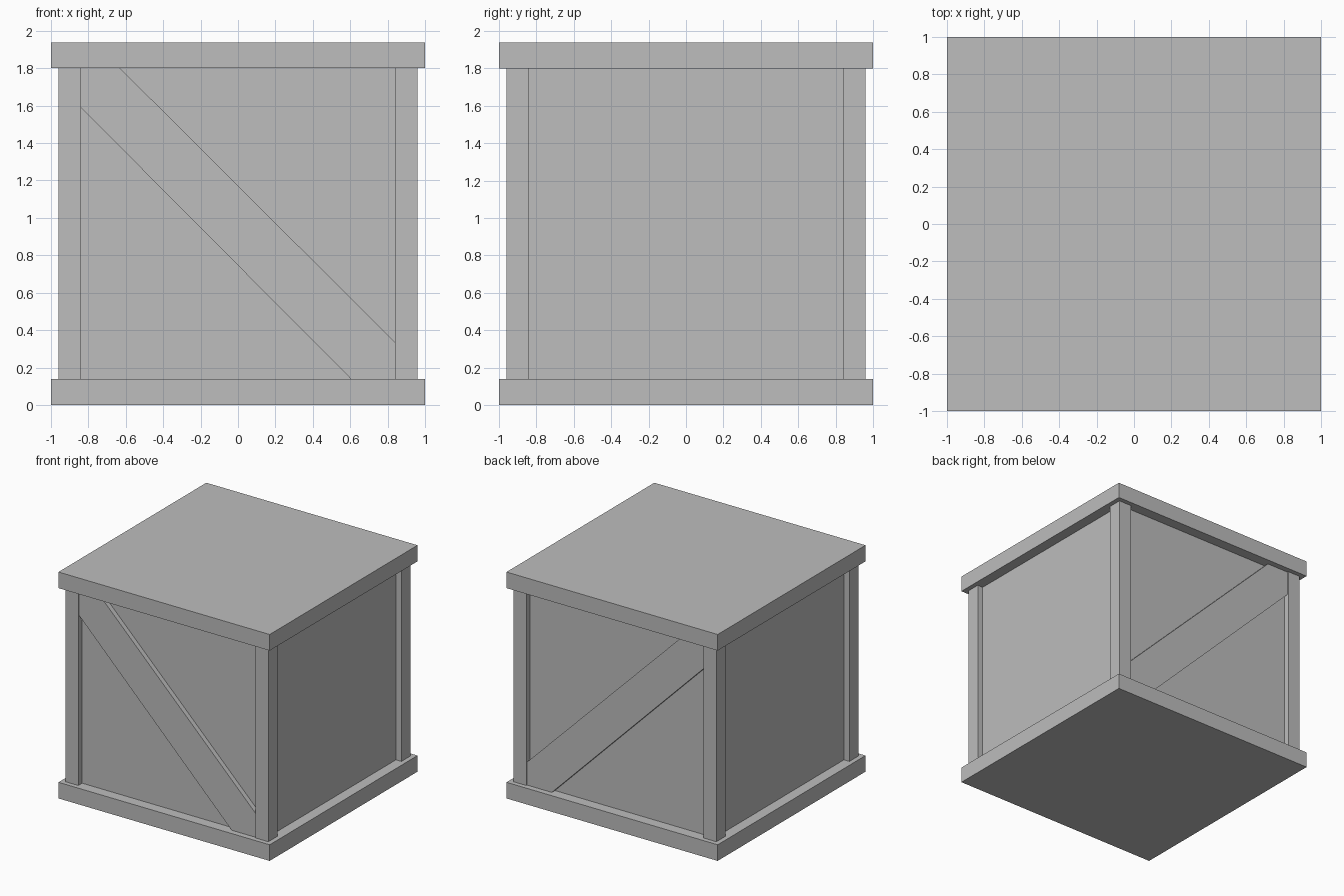
import bpy, bmesh

if "Cube" in bpy.data.objects:
    bpy.data.objects.remove(bpy.data.objects["Cube"])

grey = bpy.data.materials.new("crate grey")
grey.diffuse_color = (0.51, 0.51, 0.51, 1)
grey.use_nodes = True
grey.node_tree.nodes["Principled BSDF"].inputs["Base Color"].default_value = grey.diffuse_color

LOW, HIGH, TOP = 0.138, 1.80, 1.938   # base top, lid underside, lid top
POST_IN, POST_OUT = 0.84, 0.96
PANEL, BRACE = 0.908, 0.95            # half-depths of panels and braces


def finish(name, bm):
    bmesh.ops.recalc_face_normals(bm, faces=bm.faces)
    mesh = bpy.data.meshes.new(name)
    bm.to_mesh(mesh)
    bm.free()
    mesh.materials.append(grey)
    obj = bpy.data.objects.new(name, mesh)
    bpy.context.collection.objects.link(obj)
    return obj


def box(name, lo, hi):
    bm = bmesh.new()
    bmesh.ops.create_cube(bm, size=1)
    for v in bm.verts:
        v.co = [(a + b) / 2 + c * (b - a) for a, b, c in zip(lo, hi, v.co)]
    return finish(name, bm)


def brace(name, side):
    # diagonal board outline, trimmed by the posts, base and lid
    outline = [(-POST_IN, HIGH), (-POST_IN, 1.59), (0.605, LOW),
               (POST_IN, LOW), (POST_IN, 0.335), (-0.63, HIGH)]
    bm = bmesh.new()
    face = bm.faces.new([bm.verts.new((x, side * BRACE, z)) for x, z in outline])
    ext = bmesh.ops.extrude_face_region(bm, geom=[face])
    moved = [g for g in ext["geom"] if isinstance(g, bmesh.types.BMVert)]
    bmesh.ops.translate(bm, verts=moved, vec=(0, -side * (BRACE - PANEL), 0))
    return finish(name, bm)


# Base and lid slabs
box("base", (-1, -1, 0), (1, 1, LOW))
box("lid", (-1, -1, HIGH), (1, 1, TOP))

# Recessed side panels
box("panels", (-PANEL, -PANEL, LOW), (PANEL, PANEL, HIGH))

# Corner posts
for sx, x_name in ((-1, "left"), (1, "right")):
    for sy, y_name in ((-1, "front"), (1, "back")):
        xs = sorted((sx * POST_IN, sx * POST_OUT))
        ys = sorted((sy * POST_IN, sy * POST_OUT))
        box(f"{y_name}_{x_name}_post", (xs[0], ys[0], LOW), (xs[1], ys[1], HIGH))

# Diagonal braces on front and back
brace("front_brace", -1)
brace("back_brace", 1)
